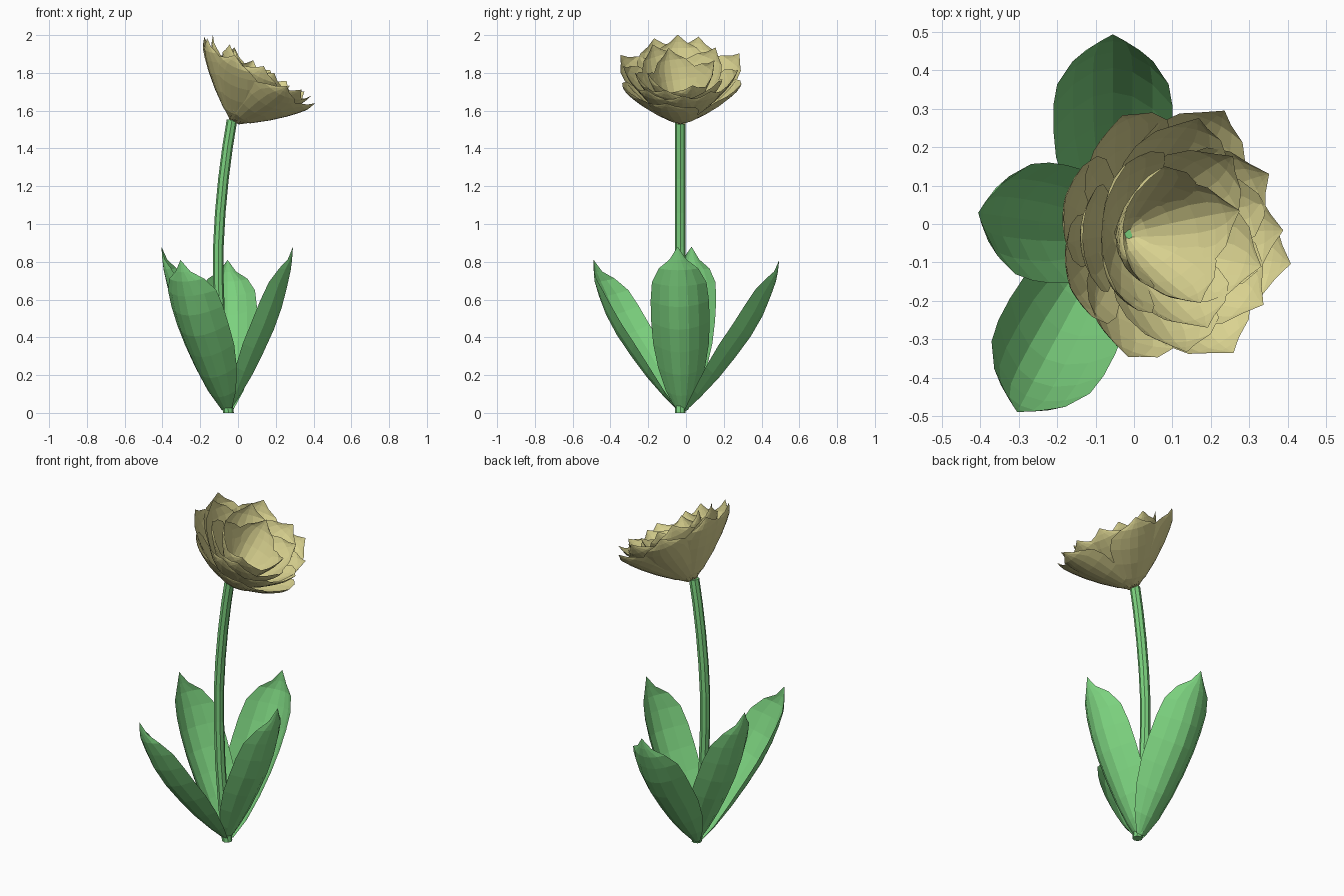
import bpy, bmesh, math
from mathutils import Vector, Matrix

if "Cube" in bpy.data.objects:
    bpy.data.objects.remove(bpy.data.objects["Cube"])


def material(name, rgb):
    m = bpy.data.materials.new(name)
    m.diffuse_color = (*rgb, 1)
    m.use_nodes = True
    m.node_tree.nodes["Principled BSDF"].inputs["Base Color"].default_value = m.diffuse_color
    return m


GREEN = material("leaf green", (0.20, 0.64, 0.21))
CREAM = material("pale yellow", (0.70, 0.65, 0.28))


def finish(bm, name, mat):
    me = bpy.data.meshes.new(name)
    bm.to_mesh(me)
    bm.free()
    me.materials.append(mat)
    ob = bpy.data.objects.new(name, me)
    bpy.context.collection.objects.link(ob)
    return ob


def blade(bm, rows, frame, sr=1.0, sz=1.0, sw=1.0, sc=1.0, segs=6):
    """Cupped blade from rows of (outward, height, half width, cup depth)."""
    pts = [Vector((r * sr, 0, z * sz)) for r, z, _, _ in rows]
    grid = []
    for i, (r, z, w, c) in enumerate(rows):
        t = (pts[min(i + 1, len(pts) - 1)] - pts[max(i - 1, 0)]).normalized()
        n = Vector((-t.z, 0, t.x))
        ring = []
        for k in range(segs + 1):
            u = 2 * k / segs - 1
            p = pts[i] + n * (c * sc * u * u) + Vector((0, u * w * sw, 0))
            ring.append(bm.verts.new(frame @ p))
        grid.append(ring)
    for a, b in zip(grid, grid[1:]):
        for k in range(segs):
            bm.faces.new((a[k], a[k + 1], b[k + 1], b[k]))
    bmesh.ops.remove_doubles(bm, verts=bm.verts[:], dist=1e-5)


# Leaves: (tip angle in degrees, reach scale, height scale)
LEAF = [(0.012, 0.01, 0.03, 0.01), (0.065, 0.09, 0.085, 0.05), (0.13, 0.2, 0.125, 0.09),
        (0.19, 0.32, 0.148, 0.11), (0.245, 0.44, 0.155, 0.115),
        (0.288, 0.56, 0.155, 0.11), (0.316, 0.67, 0.145, 0.09),
        (0.335, 0.755, 0.105, 0.055), (0.342, 0.81, 0.045, 0.02), (0.347, 0.88, 0, 0)]
leaves = [(-4, 1.0, 1.0), (90, 1.48, 0.92), (172, 1.02, 1.0), (242, 1.53, 0.92)]
for i, (ang, sr, sz) in enumerate(leaves):
    bm = bmesh.new()
    frame = Matrix.Translation((-0.055, -0.02, 0)) @ Matrix.Rotation(math.radians(ang), 4, 'Z')
    blade(bm, LEAF, frame, sr, sz)
    finish(bm, f"leaf_{i + 1}", GREEN)

# Stem: octagonal tube along a gentle bend
path = [(-0.05, 0.0), (-0.075, 0.2), (-0.095, 0.45), (-0.104, 0.7), (-0.104, 0.88),
        (-0.094, 1.06), (-0.077, 1.24), (-0.055, 1.41), (-0.032, 1.55)]
bm = bmesh.new()
rings = []
for i, (x, z) in enumerate(path):
    a, b = path[max(i - 1, 0)], path[min(i + 1, len(path) - 1)]
    t = Vector((b[0] - a[0], 0, b[1] - a[1])).normalized()
    if i == 0:
        t = Vector((0, 0, 1))
    side = Vector((t.z, 0, -t.x))
    rings.append([bm.verts.new(Vector((x, -0.03, z)) + 0.028 *
                  (side * math.cos(k * math.pi / 4) + Vector((0, math.sin(k * math.pi / 4), 0))))
                  for k in range(8)])
for a, b in zip(rings, rings[1:]):
    for k in range(8):
        bm.faces.new((a[k], a[(k + 1) % 8], b[(k + 1) % 8], b[k]))
bm.faces.new(rings[0][::-1])
bm.faces.new(rings[-1])
finish(bm, "stem", GREEN)

# Flower head: rings of cupped petals around a tilted axis
PETAL = [(0.0, 0.0, 0.03, 0.0), (0.08, 0.035, 0.075, 0.02), (0.165, 0.098, 0.12, 0.04),
         (0.24, 0.163, 0.145, 0.05), (0.29, 0.214, 0.14, 0.045),
         (0.323, 0.252, 0.10, 0.025), (0.338, 0.278, 0.045, 0.01), (0.352, 0.31, 0, 0)]
head = Matrix.Translation((-0.02, -0.027, 1.54)) @ Matrix.Rotation(math.radians(28), 4, 'Y')
# (name, petal angles, reach, height, width, cup)
layers = [("outer_petals", (-13, 68, 120, 165, 203, 243, 297), 1.0, 0.99, 1.0, 1.0),
          ("second_petals", (2, 32, 83, 183, 270, 322), 0.87, 1.08, 0.97, 1.0),
          ("third_petals", (-20, 55, 135, 215, 285), 0.72, 1.08, 0.92, 1.1),
          ("inner_petals", (20, 110, 200, 285), 0.53, 1.06, 0.8, 1.3)]
for name, angles, sr, sz, sw, sc in layers:
    bm = bmesh.new()
    for ang in angles:
        spin = Matrix.Rotation(math.radians(ang), 4, 'Z')
        # petals on the raised side are slightly taller and longer
        c = math.cos(math.radians(ang))
        blade(bm, PETAL, head @ spin, sr * (1 - 0.035 * c), sz * (1 - 0.06 * c), sw, sc)
    finish(bm, name, CREAM)
